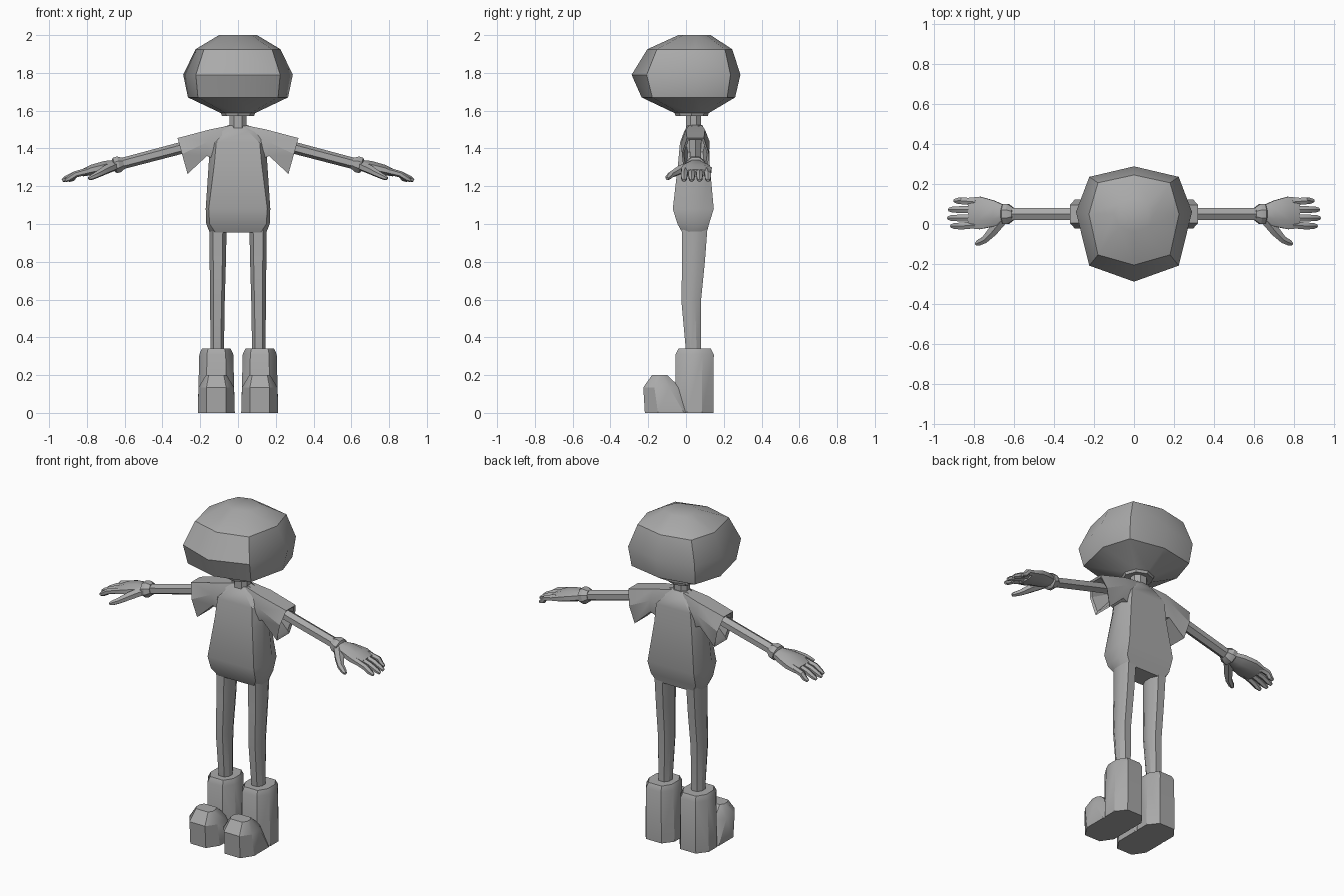
import bpy, bmesh, math
from mathutils import Vector

cube = bpy.data.objects.get("Cube")
if cube:
    bpy.data.objects.remove(cube, do_unlink=True)

grey = bpy.data.materials.new("plain grey")
grey.use_nodes = True
colour = (0.4, 0.4, 0.4, 1)
grey.diffuse_color = colour
grey.node_tree.nodes["Principled BSDF"].inputs["Base Color"].default_value = colour


def loft(name, rings, mirror=False, angle=30):
    """Skin a list of equal-sized point rings and close both ends."""
    bm = bmesh.new()
    rows = [[bm.verts.new(p) for p in ring] for ring in rings]
    n = len(rows[0])
    for a, b in zip(rows, rows[1:]):
        for i in range(n):
            j = (i + 1) % n
            bm.faces.new((a[i], a[j], b[j], b[i]))
    bm.faces.new(rows[0])
    bm.faces.new(rows[-1])
    bmesh.ops.recalc_face_normals(bm, faces=bm.faces)
    mesh = bpy.data.meshes.new(name)
    bm.to_mesh(mesh)
    bm.free()
    mesh.materials.append(grey)
    obj = bpy.data.objects.new(name, mesh)
    bpy.context.collection.objects.link(obj)
    bpy.ops.object.select_all(action='DESELECT')
    obj.select_set(True)
    bpy.context.view_layer.objects.active = obj
    bpy.ops.object.shade_smooth_by_angle(angle=math.radians(angle))
    if mirror:
        obj.modifiers.new("Mirror", 'MIRROR').use_bisect_axis[0] = False
    return obj


def octagon(z, cx, fx, sx, front, back, k=0.3):
    """Chamfered rectangle: fx = half width of front face, sx = full half width."""
    c = k * (back - front)
    half = [(fx, front), (sx, front + c), (sx, back - c), (fx, back)]
    return ([(cx + x, y, z) for x, y in half]
            + [(cx - x, y, z) for x, y in reversed(half)])


def head_ring(z, rx, front, back, side, d):
    """Eight corners, four of them on the axes."""
    right = [(0, front), (d * rx, d * front + (1 - d) * side), (rx, side),
             (d * rx, d * back + (1 - d) * side), (0, back)]
    left = [(-x, y) for x, y in reversed(right[1:4])]
    return [(x, y, z) for x, y in right + left]


def tube(name, path, n=6):
    """Mirrored tube; path entries are (point, half width, half height)."""
    pts = [Vector(p) for p, _, _ in path]
    rings = []
    for i, (_, a, b) in enumerate(path):
        d = (pts[min(i + 1, len(pts) - 1)] - pts[max(i - 1, 0)]).normalized()
        side = Vector((0, 0, 1)).cross(d).normalized()
        up = d.cross(side)
        angles = [math.tau * (j + 0.5) / n for j in range(n)]
        rings.append([pts[i] + side * a * math.cos(t) + up * b * math.sin(t)
                      for t in angles])
    return loft(name, rings, True)


# Head and neck
loft("head", [
    head_ring(2.0, .10, -.04, .13, .05, .72),
    head_ring(1.925, .225, -.205, .245, .05, .8),
    head_ring(1.79, .29, -.288, .288, .06, .77),
    head_ring(1.67, .265, -.235, .26, .05, .8),
    head_ring(1.587, .09, -.06, .12, .03, .72),
    head_ring(1.572, .085, -.055, .115, .03, .72),
    head_ring(1.575, .05, -.02, .085, .035, .72)], angle=35)
loft("neck", [octagon(z, 0, .022, .045, 0, .08) for z in (1.5, 1.6)])

# Torso
loft("torso", [
    octagon(.955, 0, .12, .15, -.02, .11),
    octagon(1.0, 0, .15, .168, -.045, .122),
    octagon(1.08, 0, .155, .171, -.07, .147),
    octagon(1.32, 0, .125, .155, -.042, .125),
    octagon(1.43, 0, .115, .147, -.032, .122),
    octagon(1.49, 0, .055, .138, -.01, .105),
    octagon(1.525, 0, .025, .045, .01, .085)])


# Flared sleeves with a recessed opening
def sleeve_ring(top, bottom, wt, wm, wb, cy=.05):
    t, b = Vector((top[0], cy, top[1])), Vector((bottom[0], cy, bottom[1]))
    m = t.lerp(b, .45)
    y = Vector((0, 1, 0))
    return [t + y * wt, m + y * wm, b + y * wb, b - y * wb, m - y * wm, t - y * wt]


loft("sleeves", [
    sleeve_ring((.04, 1.522), (.09, 1.33), .035, .06, .05),
    sleeve_ring((.15, 1.5), (.165, 1.36), .05, .075, .055),
    sleeve_ring((.32, 1.455), (.267, 1.265), .045, .072, .06),
    sleeve_ring((.312, 1.445), (.262, 1.285), .036, .062, .05),
    sleeve_ring((.19, 1.46), (.18, 1.38), .035, .05, .04)], True)

# Arms and cuffs
tube("arms", [((.12, .05, 1.45), .036, .032), ((.64, .05, 1.313), .034, .03)])
tube("cuffs", [((.605, .05, 1.322), .036, .032), ((.63, .05, 1.316), .055, .046),
               ((.652, .05, 1.31), .055, .046), ((.66, .05, 1.308), .04, .034)], 8)

# Hands: palm, four fingers, thumb
tube("palms", [((.645, .05, 1.312), .045, .03), ((.70, .052, 1.303), .07, .034),
               ((.77, .055, 1.287), .088, .03), ((.825, .055, 1.27), .082, .02)], 8)
fingers = [("little", .116, .898), ("ring", .072, .925),
           ("middle", .03, .93), ("index", -.01, .915)]
for label, y, tip in fingers:
    root = .055 + (y - .055) * .9
    tube(label + "_fingers", [
        ((.79, root, 1.282), .02, .018), ((.86, y, 1.263), .02, .017),
        ((tip - .02, y, 1.24), .017, .015), ((tip, y, 1.23), .009, .009)])
tube("thumbs", [((.66, .02, 1.305), .03, .026), ((.705, -.035, 1.285), .028, .024),
                ((.745, -.078, 1.262), .02, .018), ((.775, -.093, 1.247), .017, .014),
                ((.79, -.1, 1.24), .009, .009)])

# Legs
loft("legs", [
    octagon(.30, .11, .018, .035, .002, .08),
    octagon(.60, .109, .022, .039, -.025, .08),
    octagon(.80, .107, .024, .043, -.02, .1),
    octagon(1.0, .106, .026, .046, -.02, .115)], True)

# Boots: shaft and rounded toe
loft("boot_shafts", [
    octagon(0, .115, .052, .098, -.055, .145),
    octagon(.31, .115, .05, .09, -.055, .147),
    octagon(.34, .115, .044, .076, -.04, .132)], True)
loft("boot_toes", [
    octagon(0, .115, .052, .098, -.218, .06, .25),
    octagon(.135, .115, .052, .094, -.226, -.03, .3),
    octagon(.2, .115, .04, .055, -.18, -.1, .3)], True)
